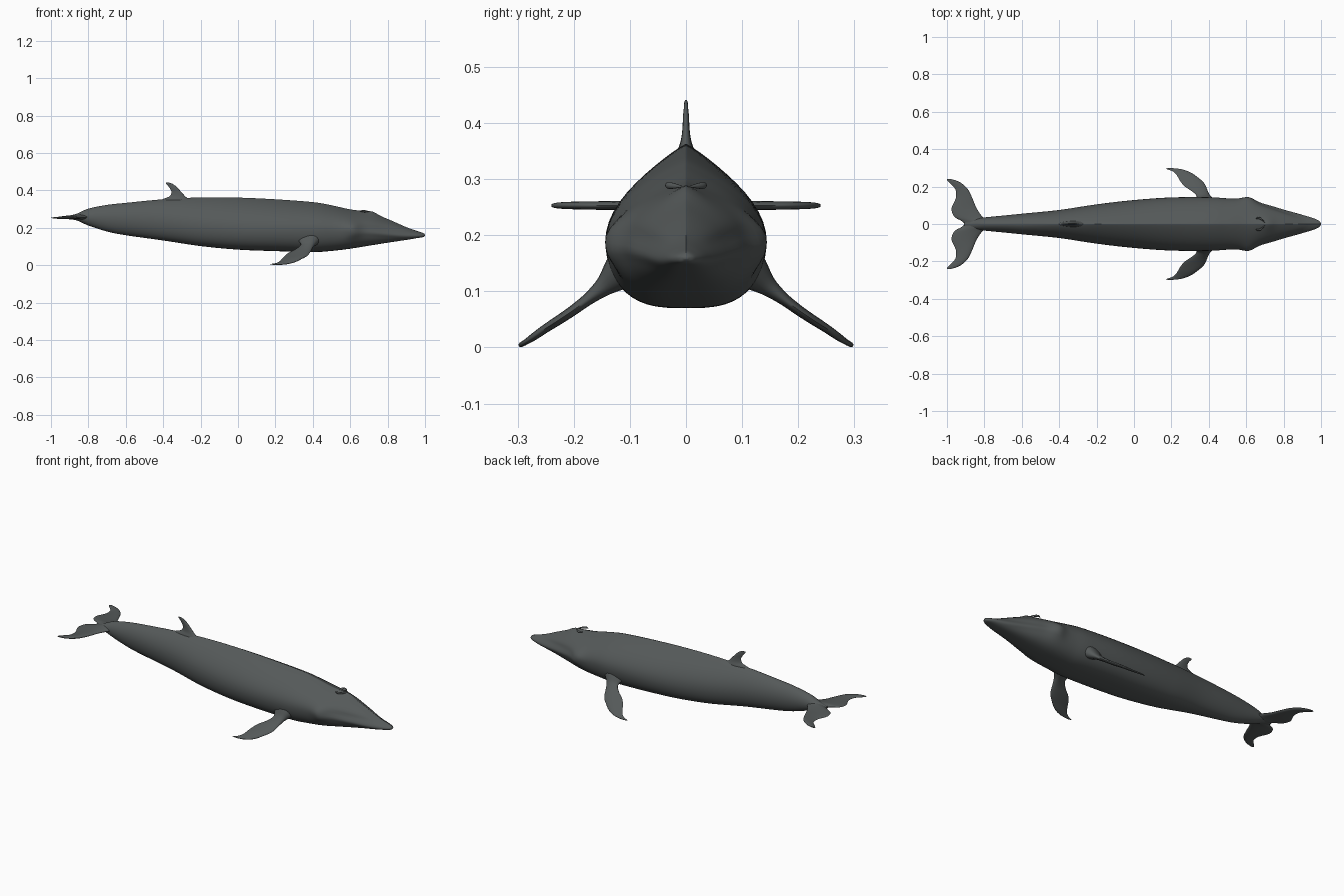
import bpy
import math
from math import sin, cos, exp, pi
from mathutils import Vector

if "Cube" in bpy.data.objects:
    bpy.data.objects.remove(bpy.data.objects["Cube"], do_unlink=True)

skin = bpy.data.materials.new("dark grey skin")
skin.use_nodes = True
skin.diffuse_color = (0.09, 0.1, 0.1, 1)
skin.node_tree.nodes["Principled BSDF"].inputs["Base Color"].default_value = (0.09, 0.1, 0.1, 1)


def smooth_stations(rows, steps):
    """Catmull-Rom interpolation through a list of number tuples."""
    out = []
    for i in range(len(rows) - 1):
        a, b = rows[max(i - 1, 0)], rows[i]
        c, d = rows[i + 1], rows[min(i + 2, len(rows) - 1)]
        for s in range(steps):
            t = s / steps
            out.append([q + t * (r - p + t * (2 * p - 5 * q + 4 * r - e + t * (3 * (q - r) + e - p))) / 2
                        for p, q, r, e in zip(a, b, c, d)])
    return out + [list(rows[-1])]


def loft(name, rings):
    """Skin a list of equal closed rings and cap both ends."""
    n = len(rings[0])
    verts = [v for ring in rings for v in ring]
    faces = [(i * n + j, i * n + (j + 1) % n, (i + 1) * n + (j + 1) % n, (i + 1) * n + j)
             for i in range(len(rings) - 1) for j in range(n)]
    faces += [tuple(range(n))[::-1], tuple(range(len(verts) - n, len(verts)))]
    mesh = bpy.data.meshes.new(name)
    mesh.from_pydata(verts, [], faces)
    mesh.materials.append(skin)
    obj = bpy.data.objects.new(name, mesh)
    bpy.context.collection.objects.link(obj)
    bpy.ops.object.select_all(action="DESELECT")
    bpy.context.view_layer.objects.active = obj
    obj.select_set(True)
    bpy.ops.object.mode_set(mode="EDIT")
    bpy.ops.mesh.select_all(action="SELECT")
    bpy.ops.mesh.normals_make_consistent(inside=False)
    bpy.ops.object.mode_set(mode="OBJECT")
    bpy.ops.object.shade_smooth_by_angle(angle=math.radians(60))
    return obj


def blade(name, stations, place, steps=4, n=20):
    """Foil-shaped fin; stations hold span, leading x, trailing x, height, half thickness."""
    rings = []
    for span, lead, trail, height, thick in smooth_stations(stations, steps):
        ring = []
        for k in range(n):
            a = 2 * pi * k / n
            x = (lead + trail) / 2 + (lead - trail) / 2 * cos(a)
            ring.append(place(x, span, height, thick * sin(a) * (0.75 + 0.25 * cos(a))))
        rings.append(ring)
    return loft(name, rings)


def bump(value, centre, width):
    return exp(-((value - centre) / width) ** 2)


# Body: x, top z, bottom z, widest z, half width
body_profile = [
    (-0.91, 0.262, 0.248, 0.255, 0.012), (-0.86, 0.276, 0.238, 0.255, 0.026),
    (-0.80, 0.302, 0.212, 0.255, 0.035), (-0.70, 0.322, 0.180, 0.250, 0.045),
    (-0.60, 0.333, 0.160, 0.245, 0.055), (-0.40, 0.352, 0.132, 0.230, 0.075),
    (-0.20, 0.362, 0.102, 0.208, 0.105), (0.0, 0.361, 0.083, 0.193, 0.128),
    (0.20, 0.352, 0.075, 0.190, 0.142), (0.40, 0.337, 0.070, 0.190, 0.143),
    (0.50, 0.320, 0.076, 0.190, 0.137), (0.60, 0.298, 0.088, 0.187, 0.130),
    (0.70, 0.284, 0.104, 0.182, 0.104), (0.80, 0.247, 0.120, 0.173, 0.074),
    (0.90, 0.203, 0.135, 0.163, 0.047), (0.96, 0.182, 0.145, 0.160, 0.030),
    (0.99, 0.172, 0.150, 0.160, 0.016), (1.0, 0.163, 0.157, 0.160, 0.004)]

RING = 56
rings = []
for x, top, bottom, mid, half in smooth_stations(body_profile, 7):
    head = min(max((x - 0.55) / 0.2, 0), 1)
    tail = min(max((-x - 0.2) / 0.4, 0), 1)
    # jaw line runs back from the snout and drops behind the cheek
    jaw_z = mid - 0.01 - 0.05 * bump(x, 0.53, 0.08)
    ring = []
    for k in range(RING):
        a = 2 * pi * k / RING
        c, s = cos(a), sin(a)
        power = (1.8 - 0.6 * tail) if s > 0 else (0.65 + 0.35 * tail)
        side = math.copysign(abs(c) ** power, c) if abs(c) > 1e-6 else 0
        z = mid + s * (top - mid if s > 0 else mid - bottom)
        y = half * side
        # cheek bulge, lip roll and the groove above it
        sign = math.copysign(1, c) * min(abs(c) * 3, 1)
        y += sign * 0.018 * bump(x, 0.615, 0.04) * bump(z, 0.19, 0.045)
        y += sign * head * min(half / 0.06, 1) * (0.004 * bump(z, jaw_z, 0.012) - 0.006 * bump(z, jaw_z + 0.03, 0.014))
        # raised splash guard ahead of the blowholes
        z += 0.008 * bump(x, 0.72, 0.03) * bump(y, 0, 0.035) * max(s, 0)
        ring.append((x, y, z))
    rings.append(ring)
loft("body", rings)

# Side fins: flippers slope down, flukes lie flat
flipper = [
    (0.105, 0.46, 0.29, 0.150, 0.050), (0.130, 0.43, 0.325, 0.128, 0.034),
    (0.150, 0.408, 0.335, 0.107, 0.020), (0.175, 0.395, 0.310, 0.086, 0.013),
    (0.200, 0.385, 0.272, 0.067, 0.011), (0.225, 0.370, 0.250, 0.050, 0.010),
    (0.250, 0.340, 0.235, 0.034, 0.009), (0.270, 0.312, 0.222, 0.020, 0.008),
    (0.285, 0.280, 0.200, 0.010, 0.006), (0.294, 0.245, 0.172, 0.005, 0.005),
    (0.298, 0.210, 0.180, 0.003, 0.002)]
fluke = [
    (0.0, -0.78, -0.905, 0.256, 0.024), (0.018, -0.79, -0.925, 0.256, 0.020),
    (0.040, -0.812, -0.962, 0.256, 0.014), (0.085, -0.842, -0.975, 0.254, 0.011),
    (0.140, -0.865, -0.952, 0.253, 0.010), (0.185, -0.888, -0.955, 0.253, 0.009),
    (0.215, -0.918, -0.982, 0.253, 0.008), (0.232, -0.950, -0.998, 0.253, 0.006),
    (0.240, -0.978, -1.0, 0.253, 0.003)]
for label, m in (("left", 1), ("right", -1)):
    blade(label + "_flipper", flipper, lambda x, span, h, t: (x, m * (span + 0.45 * t), h + t))
    blade(label + "_fluke", fluke, lambda x, span, h, t: (x, m * span, h + t))

# Dorsal fin: swept back and hooked
dorsal = [
    (0.335, -0.23, -0.43, 0, 0.026), (0.352, -0.262, -0.405, 0, 0.019),
    (0.368, -0.282, -0.366, 0, 0.012), (0.390, -0.302, -0.356, 0, 0.008),
    (0.410, -0.320, -0.364, 0, 0.007), (0.426, -0.337, -0.376, 0, 0.005),
    (0.436, -0.353, -0.386, 0, 0.004), (0.441, -0.368, -0.384, 0, 0.002)]
blade("dorsal_fin", dorsal, lambda x, span, h, t: (x, t, span))

# Blowhole ridges: a pair of small curved rolls on the crown
for label, m in (("left", 1), ("right", -1)):
    roll = []
    for i in range(13):
        t = i / 12
        centre = Vector((0.70 - 0.05 * t, m * (0.008 + 0.024 * sin(pi * t * 0.7)), 0.287 + 0.003 * t))
        r = 0.0055 * sin(pi * (0.05 + 0.9 * t)) + 0.0005
        roll.append([centre + Vector((0, r * cos(2 * pi * k / 10), r * sin(2 * pi * k / 10))) for k in range(10)])
    loft(label + "_blowhole_ridge", roll)
